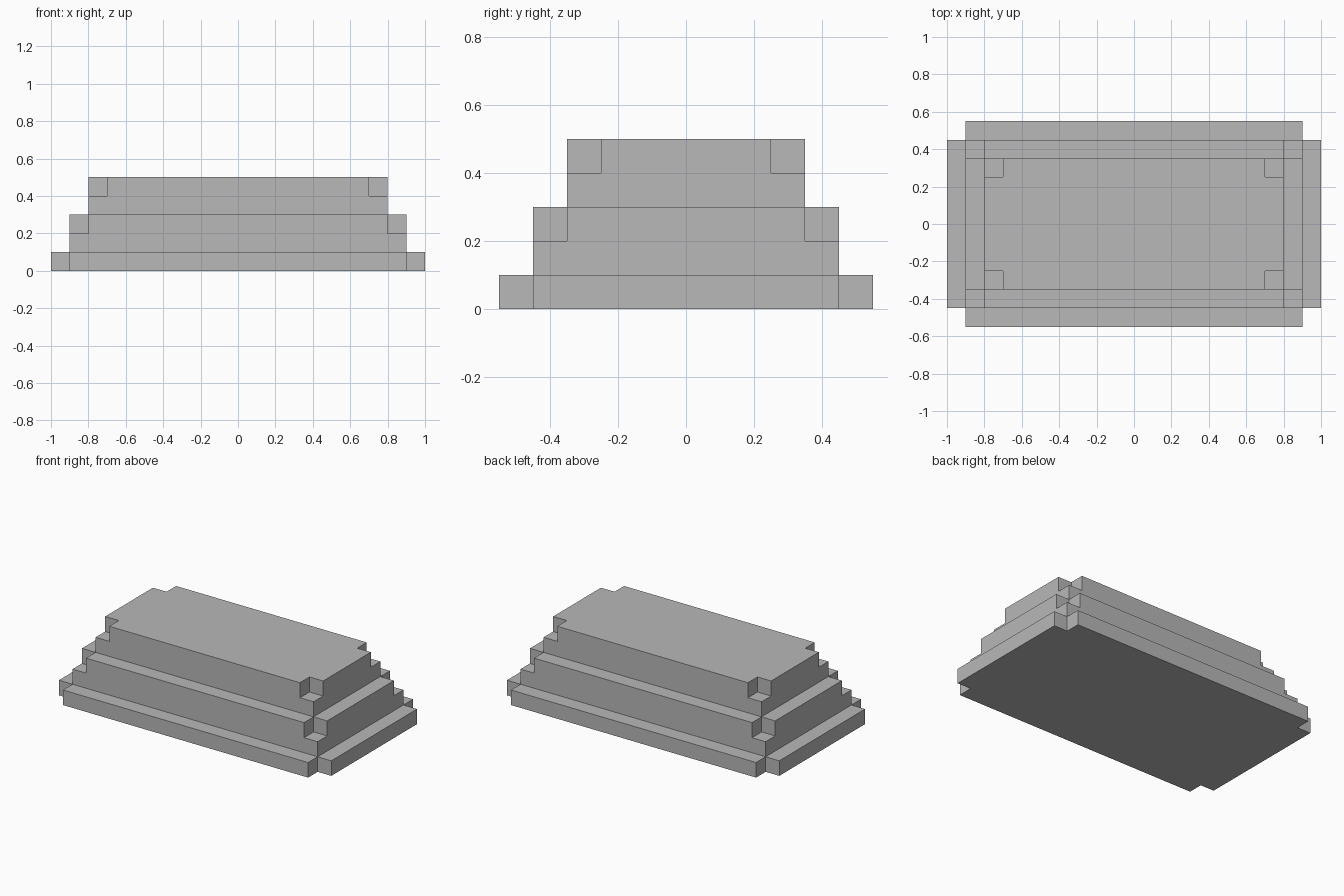
import bpy

if "Cube" in bpy.data.objects:
    bpy.data.objects.remove(bpy.data.objects["Cube"], do_unlink=True)

NOTCH = 0.1

stone = bpy.data.materials.new("light_grey_stone")
stone.use_nodes = True
GREY = (0.48, 0.48, 0.48, 1.0)
stone.diffuse_color = GREY
stone.node_tree.nodes["Principled BSDF"].inputs["Base Color"].default_value = GREY


def box(name, half_x, half_y, z0, z1, x=0.0, y=0.0):
    bpy.ops.mesh.primitive_cube_add(size=1, location=(x, y, (z0 + z1) / 2))
    ob = bpy.context.object
    ob.name = ob.data.name = name
    ob.scale = (2 * half_x, 2 * half_y, z1 - z0)
    bpy.ops.object.transform_apply(location=True, rotation=False, scale=True)
    ob.data.materials.append(stone)
    return ob


def tier(name, half_x, half_y, z0, z1, notch_z0):
    """Rectangular slab with a square notch cut out of each upper corner."""
    slab = box(name, half_x, half_y, z0, z1)
    for sx in (-1, 1):
        for sy in (-1, 1):
            # cutter is centred on the corner, so it bites NOTCH into each side
            cutter = box("corner_cutter", NOTCH, NOTCH, notch_z0, z1 + 0.1,
                         sx * half_x, sy * half_y)
            cutter.hide_render = True
            mod = slab.modifiers.new("corner_notch", 'BOOLEAN')
            mod.operation = 'DIFFERENCE'
            mod.solver = 'EXACT'
            mod.object = cutter
            bpy.context.view_layer.objects.active = slab
            bpy.ops.object.modifier_apply(modifier=mod.name)
            bpy.data.objects.remove(cutter, do_unlink=True)
    return slab


# Base is notched through its full height, upper tiers only in their top half
tier("base_tier", 1.0, 0.55, 0.0, 0.1, -0.1)
tier("middle_tier", 0.9, 0.45, 0.1, 0.3, 0.2)
tier("top_tier", 0.8, 0.35, 0.3, 0.5, 0.4)
